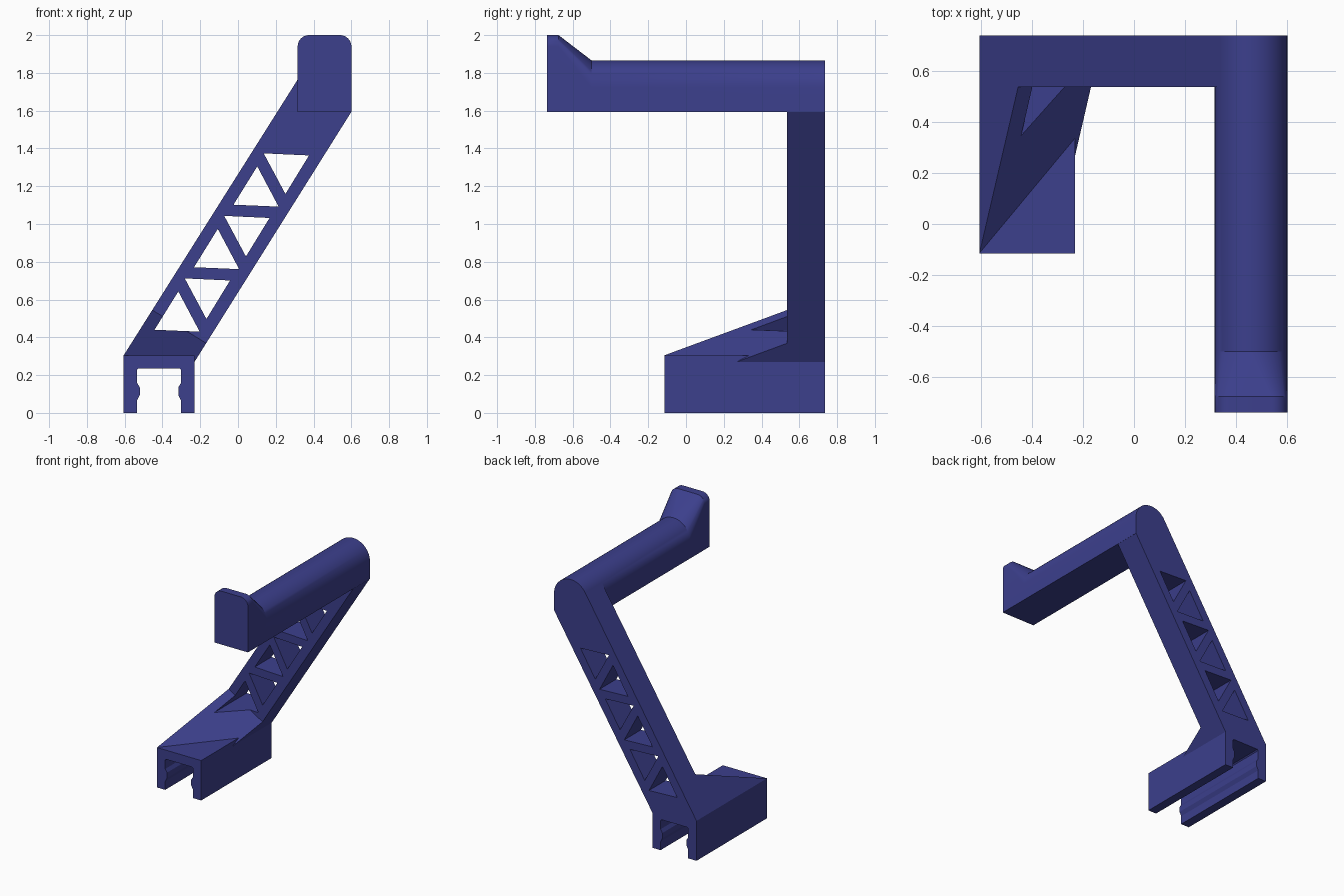
import bpy, bmesh, math
from mathutils import Vector

if "Cube" in bpy.data.objects:
    bpy.data.objects.remove(bpy.data.objects["Cube"])

navy = bpy.data.materials.new("navy plastic")
navy.diffuse_color = (0.045, 0.050, 0.265, 1)
navy.use_nodes = True
navy.node_tree.nodes["Principled BSDF"].inputs["Base Color"].default_value = navy.diffuse_color


def loft(name, sections, smooth=False):
    """Skin a list of (y, [(x, z), ...]) sections, capped at both ends."""
    bm = bmesh.new()
    rings = [[bm.verts.new((x, y, z)) for x, z in pts] for y, pts in sections]
    n = len(rings[0])
    bm.faces.new(rings[0])
    bm.faces.new(rings[-1][::-1])
    for a, b in zip(rings, rings[1:]):
        for i in range(n):
            j = (i + 1) % n
            bm.faces.new((a[i], b[i], b[j], a[j]))
    bmesh.ops.recalc_face_normals(bm, faces=bm.faces)
    me = bpy.data.meshes.new(name)
    bm.to_mesh(me)
    bm.free()
    me.materials.append(navy)
    ob = bpy.data.objects.new(name, me)
    bpy.context.collection.objects.link(ob)
    if smooth:
        bpy.ops.object.select_all(action='DESELECT')
        ob.select_set(True)
        bpy.context.view_layer.objects.active = ob
        bpy.ops.object.shade_smooth_by_angle(angle=math.radians(30))
    return ob


def prism(name, pts, y0, y1, smooth=False):
    return loft(name, [(y0, pts), (y1, pts)], smooth)


def cut(ob, cutters):
    for c in cutters:
        m = ob.modifiers.new("cut", 'BOOLEAN')
        m.operation, m.solver, m.object = 'DIFFERENCE', 'EXACT', c


BACK, ARM_FRONT, CLAMP_FRONT, BAR_FRONT = 0.737, 0.536, -0.115, -0.737

# Clamp: channel with a snap ridge inside each wall
L, R = -0.605, -0.231
mid = (L + R) / 2
half = [(L, 0.305), (L, 0), (-0.535, 0), (-0.535, 0.065), (-0.520, 0.095),
        (-0.520, 0.135), (-0.535, 0.16), (-0.535, 0.227), (-0.527, 0.235)]
clamp = prism("clamp", half + [(2 * mid - x, z) for x, z in half[::-1]],
              CLAMP_FRONT, BACK)

# Triangular truss holes, repeated up the slanted arm
up = [(-0.442, 0.440), (-0.203, 0.430), (-0.316, 0.643)]
down = [(-0.282, 0.712), (-0.042, 0.701), (-0.167, 0.497)]
holes = []
for k in range(3):
    for tri in (up, down):
        pts = [(x + 0.209 * k, z + 0.331 * k) for x, z in tri]
        c = prism("truss_cutter", pts, -0.5, 1.0)
        c.hide_render = True
        c.hide_viewport = True
        c.display_type = 'WIRE'
        holes.append(c)

# Slanted arm
profile = [(L, 0.305), (0.337, 1.798), (0.45, 1.75), (0.599, 1.592),
           (-0.243, 0.25), (-0.58, 0.25)]
arm = prism("slanted_arm", profile, ARM_FRONT, BACK)
cut(arm, holes)

# Gusset: arm profile carried forward, sliced by a sloping plane
gusset = prism("gusset", profile, CLAMP_FRONT, ARM_FRONT)
bm = bmesh.new()
bm.from_mesh(gusset.data)
bmesh.ops.bisect_plane(bm, geom=bm.verts[:] + bm.edges[:] + bm.faces[:],
                       plane_co=Vector((L, CLAMP_FRONT + 0.001, 0.305)),
                       plane_no=Vector((0.616, -0.512, 1)), clear_outer=True)
bmesh.ops.holes_fill(bm, edges=[e for e in bm.edges if e.is_boundary], sides=0)
bmesh.ops.recalc_face_normals(bm, faces=bm.faces)
bm.to_mesh(gusset.data)
bm.free()
cut(gusset, holes[:2])

# Hanging bar with a raised lip at its front end
X0, X1, BASE = 0.316, 0.600, 1.592


def arch(top, r, n=12):
    """Upright section with two rounded top corners of radius r."""
    pts = [(X0, BASE), (X1, BASE)]
    for cx, start in ((X1 - r, 0), (X0 + r, 90)):
        for i in range(n + 1):
            a = math.radians(start + 90 * i / n)
            pts.append((cx + r * math.cos(a), top - r + r * math.sin(a)))
    return pts


round_top = arch(1.866, 0.1419)
lip = arch(2.0, 0.06)
bar = loft("hanging_bar", [(BAR_FRONT, lip), (-0.675, lip),
                           (-0.5, round_top), (BACK, round_top)], smooth=True)
